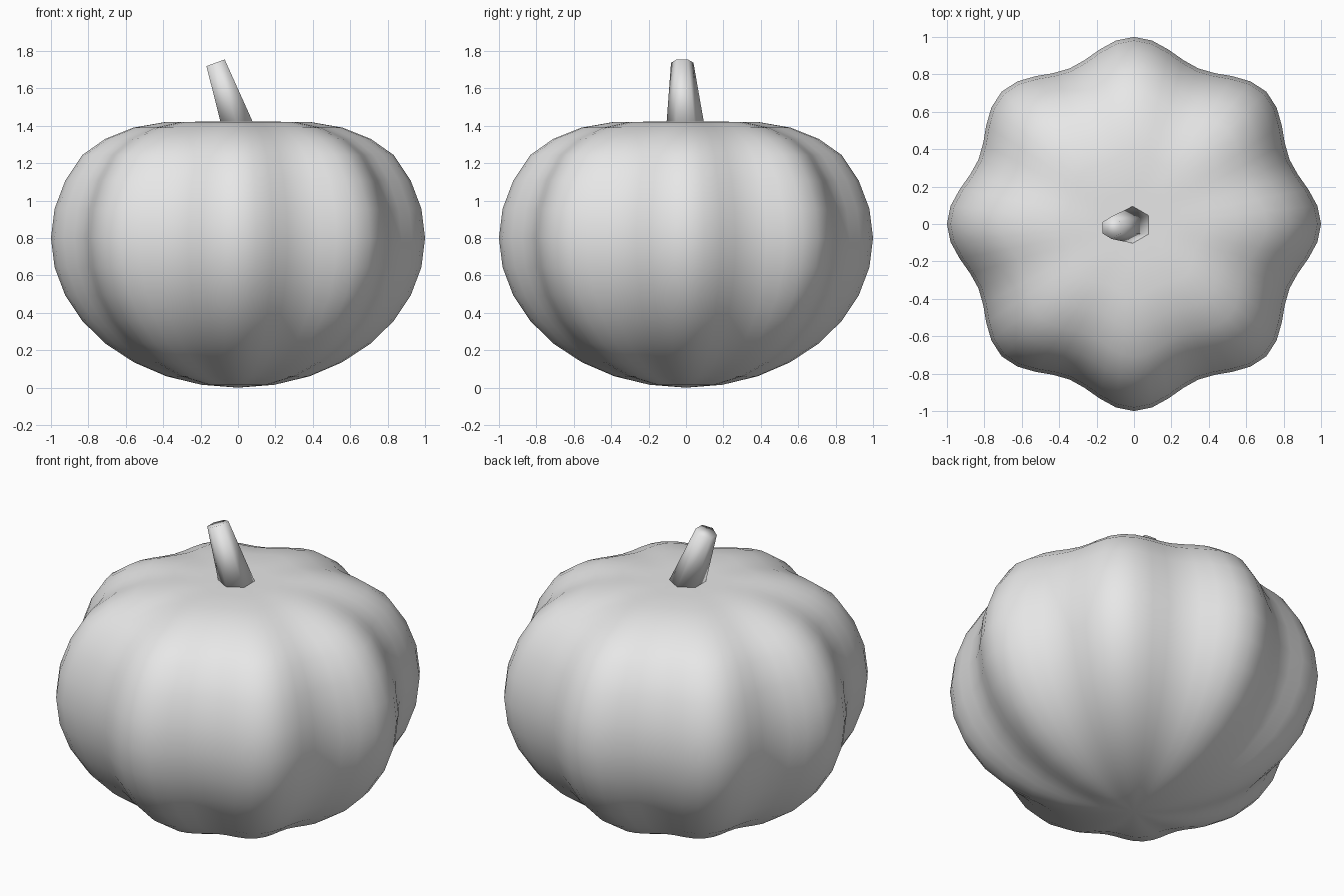
import bpy
import bmesh
from math import sin, cos, pi, radians
from mathutils import Vector, Matrix

cube = bpy.data.objects.get("Cube")
if cube:
    bpy.data.objects.remove(cube, do_unlink=True)

grey = bpy.data.materials.new("plain grey")
grey.use_nodes = True
grey.diffuse_color = (0.8, 0.8, 0.8, 1)
grey.node_tree.nodes["Principled BSDF"].inputs["Base Color"].default_value = grey.diffuse_color

SEGMENTS = 64
RIBS = 8


def finish(bm, name):
    """Turn a bmesh into a smooth-shaded object."""
    bmesh.ops.recalc_face_normals(bm, faces=bm.faces)
    for face in bm.faces:
        face.smooth = True
    mesh = bpy.data.meshes.new(name)
    bm.to_mesh(mesh)
    bm.free()
    mesh.materials.append(grey)
    obj = bpy.data.objects.new(name, mesh)
    bpy.context.collection.objects.link(obj)
    return obj


def bridge(bm, lower, upper):
    """Join two rings of equal length with quads."""
    n = len(lower)
    for i in range(n):
        j = (i + 1) % n
        bm.faces.new((lower[i], lower[j], upper[j], upper[i]))


def fan(bm, ring, pole):
    for i in range(len(ring)):
        bm.faces.new((ring[i], ring[(i + 1) % len(ring)], pole))


# Ribbed body: elliptical below, flattened on top
profile = []
for step in range(1, 12):
    lat = radians(-90 + 11.25 * step)
    profile.append((cos(lat), 0.8 + 0.8 * sin(lat)))
profile += [(0.71, 1.33), (0.56, 1.39), (0.39, 1.42), (0.2, 1.422)]

bm = bmesh.new()
rings = []
for radius, z in profile:
    ring = []
    for i in range(SEGMENTS):
        a = 2 * pi * i / SEGMENTS
        r = radius * (0.95 + 0.05 * cos(RIBS * a))
        ring.append(bm.verts.new((r * cos(a), r * sin(a), z)))
    rings.append(ring)
for lower, upper in zip(rings, rings[1:]):
    bridge(bm, lower, upper)
fan(bm, rings[0], bm.verts.new((0, 0, 0)))
fan(bm, rings[-1], bm.verts.new((0, 0, 1.422)))
finish(bm, "pumpkin_body")

# Six-sided tapering stem, leaning to the side with a tilted tip
bm = bmesh.new()
stem_rings = []
for centre, radius, tilt in ((Vector((0, -0.003, 1.4)), 0.102, 0),
                             (Vector((-0.12, -0.02, 1.737)), 0.06, -20)):
    turn = Matrix.Rotation(radians(tilt), 3, "Y")
    ring = []
    for i in range(6):
        a = pi / 2 + i * pi / 3
        offset = Vector((radius * cos(a), radius * sin(a), 0))
        ring.append(bm.verts.new(centre + turn @ offset))
    stem_rings.append(ring)
bridge(bm, *stem_rings)
for ring in stem_rings:
    bm.faces.new(ring)
finish(bm, "stem")
